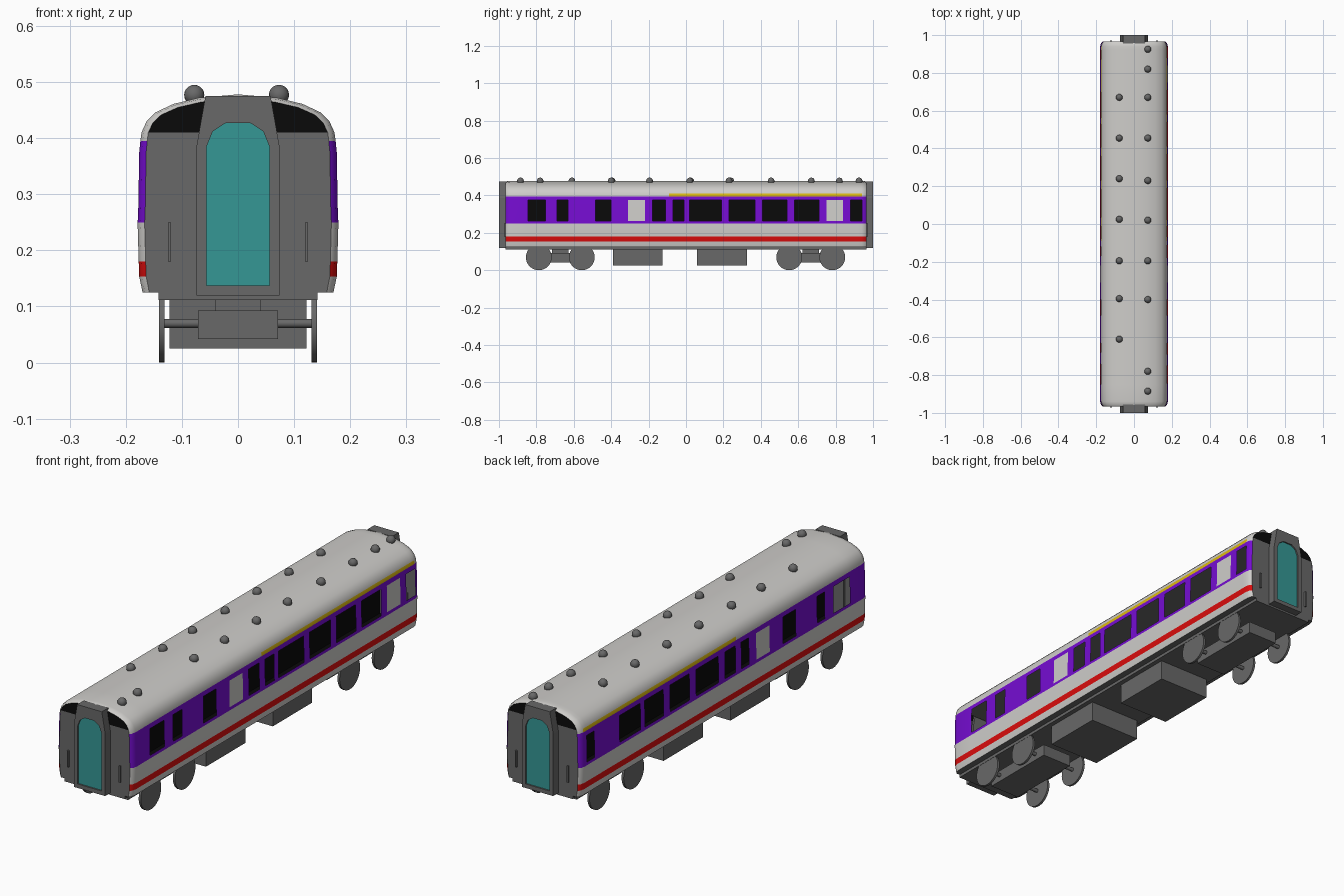
import bpy, bmesh, math
from mathutils import Matrix

if "Cube" in bpy.data.objects:
    bpy.data.objects.remove(bpy.data.objects["Cube"])

def material(name, rgb):
    m = bpy.data.materials.new(name)
    m.diffuse_color = (*rgb, 1)
    m.use_nodes = True
    m.node_tree.nodes["Principled BSDF"].inputs["Base Color"].default_value = m.diffuse_color
    return m

WHITE = material("off_white", (0.62, 0.61, 0.59))
PURPLE = material("purple", (0.18, 0.004, 0.64))
RED = material("red", (0.72, 0.004, 0.004))
YELLOW = material("yellow", (0.7, 0.48, 0.006))
GRAY = material("dark_gray", (0.14, 0.14, 0.14))
BLACK = material("black", (0.003, 0.003, 0.003))
TEAL = material("teal", (0.036, 0.31, 0.3))

def finish(name, bm, mats, smooth=False):
    bmesh.ops.recalc_face_normals(bm, faces=bm.faces)
    me = bpy.data.meshes.new(name)
    bm.to_mesh(me)
    bm.free()
    for m in mats:
        me.materials.append(m)
    ob = bpy.data.objects.new(name, me)
    bpy.context.collection.objects.link(ob)
    if smooth:
        bpy.ops.object.select_all(action='DESELECT')
        ob.select_set(True)
        bpy.context.view_layer.objects.active = ob
        bpy.ops.object.shade_smooth_by_angle(angle=math.radians(35))
    return ob

def box(name, x, y, z, mat):
    bm = bmesh.new()
    bmesh.ops.create_cube(bm, size=1)
    for v in bm.verts:
        for i, (lo, hi) in enumerate((x, y, z)):
            v.co[i] = lo if v.co[i] < 0 else hi
    return finish(name, bm, [mat])

def cylinder_x(name, r, x0, x1, y, z, mat, seg=32):
    bm = bmesh.new()
    mtx = Matrix.Translation(((x0 + x1) / 2, y, z)) @ Matrix.Rotation(math.pi / 2, 4, 'Y')
    bmesh.ops.create_cone(bm, cap_ends=True, segments=seg, radius1=r, radius2=r,
                          depth=abs(x1 - x0), matrix=mtx)
    return finish(name, bm, [mat], True)

def mirrored(half):
    return half + [(-x, z) for x, z in reversed(half) if x > 0]

def prism(name, outline, y0, y1, mat):
    bm = bmesh.new()
    a, b = ([bm.verts.new((x, y, z)) for x, z in outline] for y in (y0, y1))
    bm.faces.new(a)
    bm.faces.new(b)
    for i in range(len(a)):
        bm.faces.new((a[i - 1], a[i], b[i], b[i - 1]))
    return finish(name, bm, [mat])

# --- Window layout along y for each side ---
OPEN = {1: [(-.845, -.75), (-.69, -.63), (-.485, -.40), (-.18, -.11), (-.07, -.01), (.02, .19),
            (.23, .37), (.41, .54), (.58, .71), (.88, .94)],
        -1: [(-.85, -.74), (-.68, -.63), (-.485, -.40), (-.17, -.12), (-.08, -.01), (.035, .185),
             (.23, .36), (.405, .53), (.56, .70), (.87, .92)]}
FROSTED = {1: [(-.31, -.22), (.75, .84)], -1: [(-.31, -.22)]}
STRIPE = (-.09, .94)

# --- Body shell: cross-section swept along y, with window faces removed ---
section = mirrored([(.170, .125), (.176, .153), (.177, .18), (.179, .25), (.178, .263),
                    (.176, .375), (.174, .395), (.172, .41), (.163, .43), (.147, .446),
                    (.115, .461), (.07, .472), (0, .478)])
stations = {-.94, .94, -.965, .965, -.958, .958, STRIPE[0]}
for layout in (OPEN, FROSTED):
    for ranges in layout.values():
        stations.update(v for r in ranges for v in r)
stations = sorted(stations)

def ring(bm, y):
    s, t = {.965: (.93, .88), .958: (.975, .96)}.get(abs(y), (1, 1))
    return [bm.verts.new((x * s, y, z if z < .41 else .41 + (z - .41) * t)) for x, z in section]

def within(y, ranges):
    return any(a < y < b for a, b in ranges)

def side_colour(c):
    side = 1 if c.x > 0 else -1
    if c.z < .126:
        return 4
    if .153 < c.z < .18:
        return 2
    if .25 < c.z < .395:
        glass = .263 < c.z < .375
        return 0 if glass and within(c.y, FROSTED[side]) else 1
    if .395 < c.z < .41 and within(c.y, [STRIPE]):
        return 3
    return 0

bm = bmesh.new()
rings = [ring(bm, y) for y in stations]
n = len(section)
for a, b in zip(rings, rings[1:]):
    for i in range(n):
        f = bm.faces.new((a[i - 1], a[i], b[i], b[i - 1]))
        f.material_index = side_colour(f.calc_center_median())
holes = []
for f in bm.faces:
    c = f.calc_center_median()
    if .263 < c.z < .375 and within(c.y, OPEN[1 if c.x > 0 else -1]):
        holes.append(f)
bmesh.ops.delete(bm, geom=holes, context='FACES_ONLY')
# end walls: gray below the roof line, black above
for r in (rings[0], rings[-1]):
    for i in range(n // 2):
        quad = [r[i], r[i + 1], r[n - 2 - i], r[n - 1 - i]]
        f = bm.faces.new(list(dict.fromkeys(quad)))
        f.material_index = 4 if f.calc_center_median().z < .41 else 5
finish("coach_body", bm, [WHITE, PURPLE, RED, YELLOW, GRAY, BLACK], True)

# --- Interior seen through the windows ---
box("interior_partition", (-.004, .004), (-.95, .95), (.13, .39), BLACK)
box("interior_floor", (-.165, .165), (-.95, .95), (.13, .136), BLACK)
box("interior_ceiling", (-.155, .155), (-.95, .95), (.425, .43), GRAY)

# --- Underframe and equipment boxes ---
box("underframe", (-.142, .142), (-.965, .965), (.112, .125), GRAY)
box("equipment_box_front", (-.122, .122), (-.39, -.125), (.025, .12), GRAY)
box("equipment_box_rear", (-.122, .122), (.06, .325), (.025, .12), GRAY)

# --- Gangways at both ends: block, raised frame, door, handrails ---
frame = mirrored([(.074, .12), (.074, .385), (.066, .43), (.058, .475)])
door = mirrored([(.056, .137), (.056, .385), (.045, .412), (.022, .427)])
for s, end in ((-1, "front"), (1, "rear")):
    prism(end + "_gangway", frame, s * .955, s * .99, GRAY)
    prism(end + "_door", door, s * .985, s * .994, TEAL)
    bm = bmesh.new()
    loops = [[bm.verts.new((x, s * y, z)) for x, z in pts]
             for pts, y in ((frame, .99), (frame, 1), (door, 1), (door, .99))]
    for k in range(4):
        a, b = loops[k - 1], loops[k]
        for i in range(len(a)):
            bm.faces.new((a[i - 1], a[i], b[i], b[i - 1]))
    finish(end + "_gangway_frame", bm, [GRAY])
    for side in (-1, 1):
        x = side * .122
        box(end + "_handrail", (x - .003, x + .003), sorted((s * .964, s * .973)),
            (.18, .25), GRAY)

# --- Bogies with wheels and axles ---
for cy, end in ((-.672, "front"), (.667, "rear")):
    box(end + "_bogie", (-.071, .071), (cy - .17, cy + .17), (.042, .093), GRAY)
    box(end + "_bogie_pivot", (-.04, .04), (cy - .045, cy + .045), (.093, .115), GRAY)
    for dy in (-.115, .115):
        cylinder_x(end + "_axle", .008, -.133, .133, cy + dy, .07, GRAY, 12)
        for side in (-1, 1):
            cylinder_x(end + "_wheel", .069, side * .131, side * .141, cy + dy, .069, GRAY)

# --- Domed roof vents in two rows ---
VENTS = {.073: (.925, .82, .67, .455, .23, .02, -.195, -.4, -.78, -.885),
         -.078: (.67, .455, .24, .025, -.195, -.395, -.61)}
for x, ys in VENTS.items():
    for y in ys:
        bm = bmesh.new()
        bmesh.ops.create_uvsphere(bm, u_segments=16, v_segments=10, radius=.018,
                                  matrix=Matrix.Translation((x, y, .477)))
        finish("roof_vent", bm, [GRAY], True)
